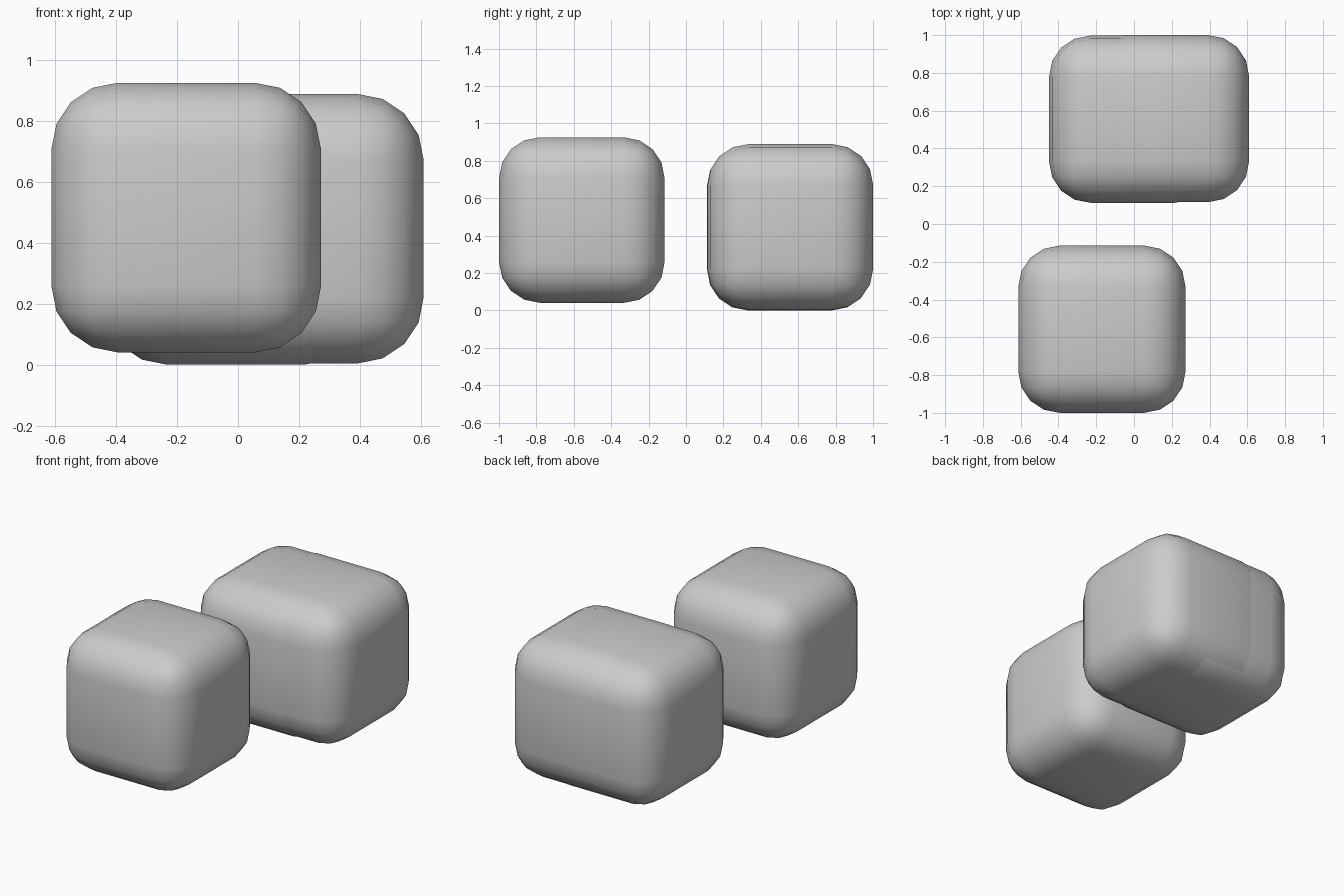
import bpy

if "Cube" in bpy.data.objects:
    bpy.data.objects.remove(bpy.data.objects["Cube"])

SIZE = 0.885


def rounded_cube(name, center):
    bpy.ops.mesh.primitive_cube_add(size=SIZE, location=center)
    cube = bpy.context.object
    cube.name = name
    bevel = cube.modifiers.new("rounding", 'BEVEL')
    bevel.width = 0.218
    bevel.segments = 4
    bevel.limit_method = 'NONE'
    cube.data.shade_smooth()
    return cube


# Single cube at the front
rounded_cube("front_cube", (-0.17, -0.557, 0.483))

# Two overlapping cubes form the longer rear block
rounded_cube("rear_cube_left", (-0.007, 0.555, 0.4425))
rounded_cube("rear_cube_right", (0.167, 0.558, 0.4465))
